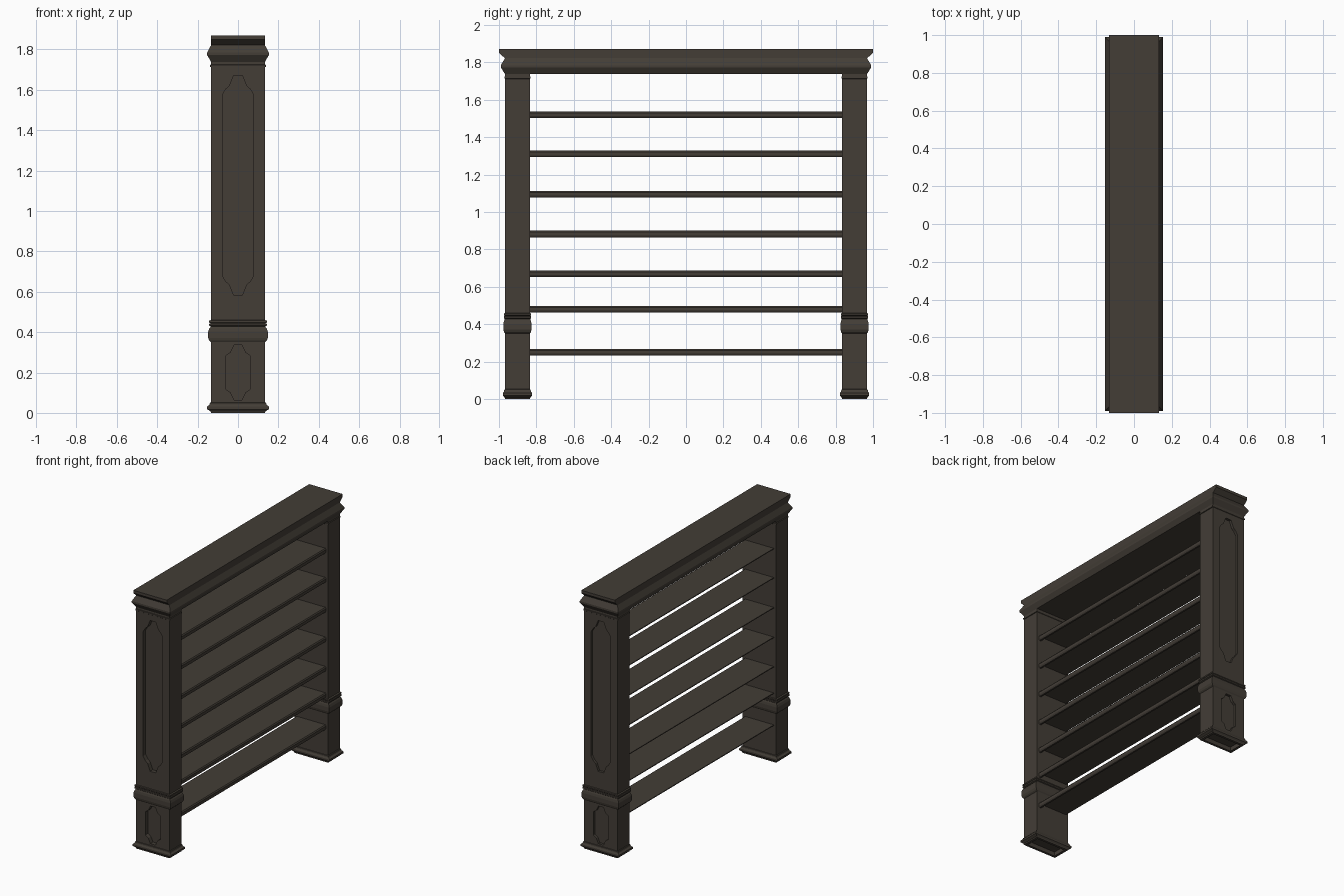
import bpy, bmesh

if "Cube" in bpy.data.objects:
    bpy.data.objects.remove(bpy.data.objects["Cube"])

mat = bpy.data.materials.new("dark brown wood")
mat.diffuse_color = (0.056, 0.047, 0.037, 1)
mat.use_nodes = True
mat.node_tree.nodes["Principled BSDF"].inputs["Base Color"].default_value = mat.diffuse_color


def make(name, bm):
    bmesh.ops.recalc_face_normals(bm, faces=bm.faces)
    me = bpy.data.meshes.new(name)
    bm.to_mesh(me)
    bm.free()
    me.materials.append(mat)
    ob = bpy.data.objects.new(name, me)
    bpy.context.collection.objects.link(ob)
    return ob


def loft(name, rows, cy=0):
    """Stack rectangles (z, half x, half y) into a moulded solid."""
    bm = bmesh.new()
    rings = [[bm.verts.new((sx * hx, cy + sy * hy, z))
              for sx, sy in ((-1, -1), (1, -1), (1, 1), (-1, 1))]
             for z, hx, hy in rows]
    for a, b in zip(rings, rings[1:]):
        for i in range(4):
            j = (i + 1) % 4
            bm.faces.new((a[i], a[j], b[j], b[i]))
    bm.faces.new(rings[0])
    bm.faces.new(rings[-1])
    return make(name, bm)


def prism(name, pts, y0, y1):
    """Extrude an xz outline along y."""
    bm = bmesh.new()
    a = [bm.verts.new((x, y0, z)) for x, z in pts]
    b = [bm.verts.new((x, y1, z)) for x, z in pts]
    for i in range(len(pts)):
        j = (i + 1) % len(pts)
        bm.faces.new((a[i], a[j], b[j], b[i]))
    bm.faces.new(a)
    bm.faces.new(b)
    return make(name, bm)


def cut(ob, cutter):
    mod = ob.modifiers.new("recess", 'BOOLEAN')
    mod.operation = 'DIFFERENCE'
    mod.solver = 'EXACT'
    mod.object = cutter
    bpy.context.view_layer.objects.active = ob
    bpy.ops.object.modifier_apply(modifier=mod.name)
    bpy.data.objects.remove(cutter)


def panel_outline(corner, z0, z1):
    """Symmetric panel from one corner given as (x, distance from end)."""
    top = [(x, z1 - d) for x, d in corner]
    bottom = [(x, z0 + d) for x, d in reversed(corner)]
    right = top + bottom
    return right + [(-x, z) for x, z in reversed(right)]


# post moulding: height and outward offset
PROFILE = [(0, 0), (0.008, 0.003), (0.018, 0.02), (0.031, 0.02), (0.04, 0.009),
           (0.05, 0.006), (0.052, 0), (0.35, 0), (0.358, 0.009), (0.372, 0.015),
           (0.402, 0.015), (0.418, 0.009), (0.428, 0.001), (0.432, 0.01),
           (0.441, 0.01), (0.444, 0.004), (0.448, 0.01), (0.457, 0.01), (0.46, 0),
           (1.712, 0), (1.714, 0.005), (1.723, 0.005), (1.725, 0), (1.745, 0)]
TALL = [(0.022, 0), (0.042, 0.05), (0.06, 0.066), (0.078, 0.095)]
SHORT = [(0.02, 0), (0.036, 0.035), (0.06, 0.052)]

# end posts with sunk panels on the outer face and a hollow foot
for side, label in ((-1, "front_post"), (1, "back_post")):
    post = loft(label, [(z, 0.133 + o, 0.067 + o * 0.55) for z, o in PROFILE],
                side * 0.901)
    outer = side * 0.968
    for corner, z0, z1 in ((TALL, 0.585, 1.67), (SHORT, 0.065, 0.335)):
        cut(post, prism("panel_cutter", panel_outline(corner, z0, z1),
                        outer - 0.018, outer + 0.03))
    cut(post, loft("foot_cutter", [(-0.05, 0.115, 0.05), (0.03, 0.115, 0.05)],
                   side * 0.901))

# crown beam across the top
loft("crown_beam", [(1.738, 0.133, 0.968), (1.772, 0.153, 0.99), (1.784, 0.153, 0.99),
                    (1.822, 0.133, 0.968), (1.85, 0.133, 1.0), (1.87, 0.133, 1.0)])

# thin shelves with a moulded lip along the right edge
for n, z in enumerate((1.52, 1.31, 1.095, 0.882, 0.67, 0.48, 0.25)):
    t = z + 0.0175
    b = z - 0.0175
    prism("shelf_%d" % (n + 1),
          [(-0.115, t), (0.112, t), (0.118, t - 0.008), (0.118, b + 0.01),
           (0.112, b), (0.1, b), (0.1, t - 0.006), (-0.115, t - 0.006)],
          -0.836, 0.836)
